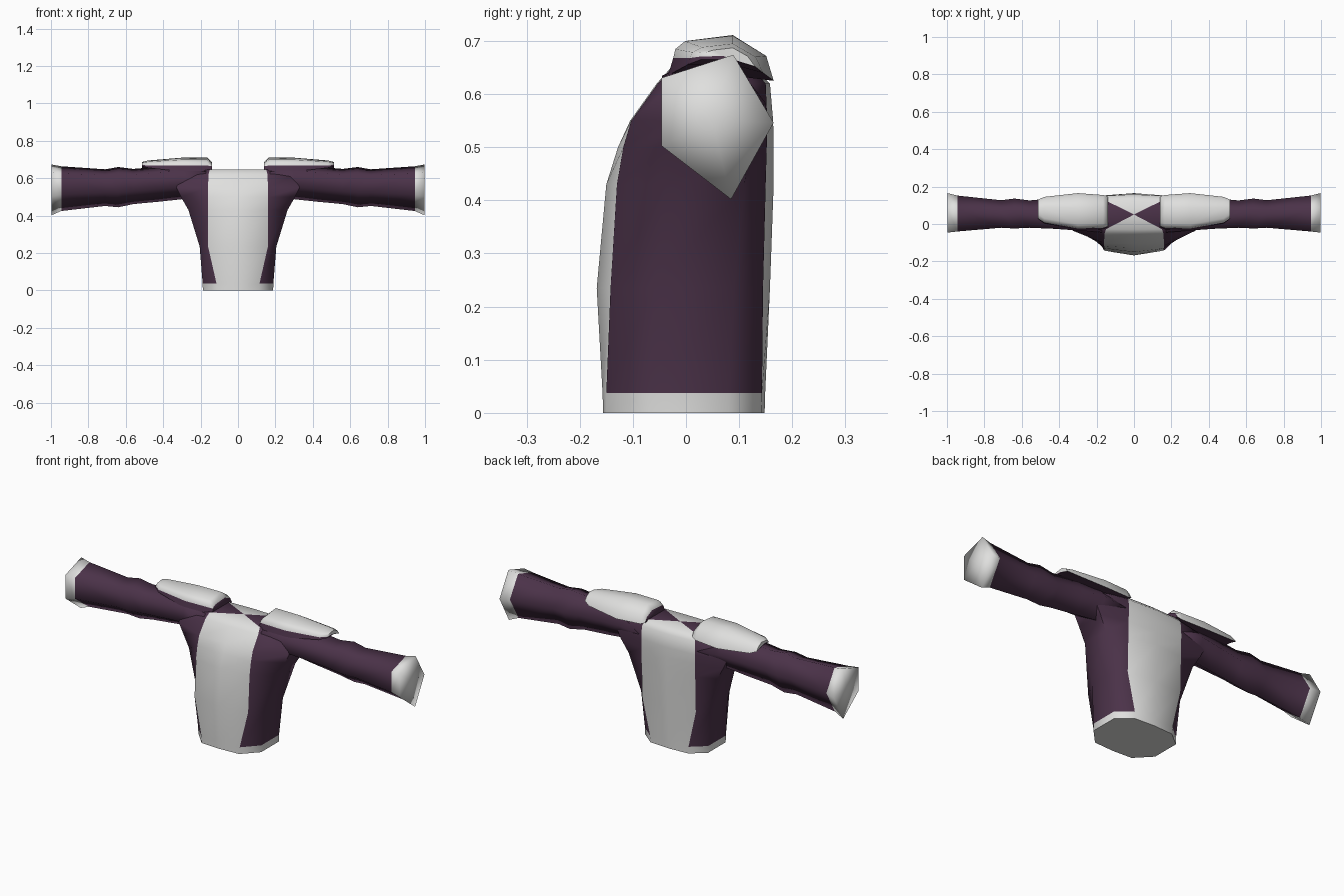
import bpy, bmesh

cube = bpy.data.objects.get("Cube")
if cube:
    bpy.data.objects.remove(cube, do_unlink=True)


def material(name, rgb):
    m = bpy.data.materials.new(name)
    m.use_nodes = True
    m.diffuse_color = (*rgb, 1)
    b = m.node_tree.nodes["Principled BSDF"]
    b.inputs["Base Color"].default_value = (*rgb, 1)
    b.inputs["Roughness"].default_value = 0.7
    return m


PURPLE = material("dark purple cloth", (0.070, 0.032, 0.066))
WHITE = material("off white cloth", (0.74, 0.74, 0.73))


def loft(name, rings, is_white, start_white, end_white):
    """Skin closed rings of equal size; both ends close as fans to a centre point."""
    bm = bmesh.new()
    loops = [[bm.verts.new(p) for p in ring] for ring in rings]
    n = len(loops[0])
    for r in range(len(loops) - 1):
        for c in range(n):
            d = (c + 1) % n
            f = bm.faces.new((loops[r][c], loops[r][d], loops[r + 1][d], loops[r + 1][c]))
            f.material_index = int(is_white(r, c))
    for ring, white in ((loops[0], start_white), (loops[-1], end_white)):
        mid = bm.verts.new([sum(v.co[i] for v in ring) / n for i in range(3)])
        for c in range(n):
            f = bm.faces.new((ring[c], ring[(c + 1) % n], mid))
            f.material_index = int(white(c))
    bmesh.ops.recalc_face_normals(bm, faces=bm.faces)
    for f in bm.faces:
        f.smooth = True
    me = bpy.data.meshes.new(name)
    bm.to_mesh(me)
    bm.free()
    me.materials.append(PURPLE)
    me.materials.append(WHITE)
    ob = bpy.data.objects.new(name, me)
    bpy.context.collection.objects.link(ob)
    return ob


# Torso: z, panel half width, body half width, front centre y, front panel-edge y,
# side front y, side back y, back panel-edge y, back centre y
torso_rows = [
    (0.00, 0.112, 0.188, -0.156, -0.150, -0.07, 0.08, 0.142, 0.148),
    (0.037, 0.115, 0.189, -0.157, -0.150, -0.07, 0.08, 0.143, 0.149),
    (0.235, 0.160, 0.205, -0.168, -0.142, -0.06, 0.09, 0.145, 0.158),
    (0.43, 0.160, 0.265, -0.150, -0.130, -0.04, 0.11, 0.150, 0.165),
    (0.50, 0.160, 0.305, -0.128, -0.118, -0.035, 0.12, 0.152, 0.165),
    (0.55, 0.160, 0.330, -0.105, -0.103, -0.035, 0.12, 0.153, 0.164),
    (0.62, 0.158, 0.300, -0.055, -0.053, -0.025, 0.12, 0.150, 0.158),
    (0.648, 0.150, 0.200, -0.030, -0.028, -0.005, 0.11, 0.125, 0.130),
]
rings = []
for z, p, w, fc, fp, sf, sb, bp, bc in torso_rows:
    half = [(p, fp), (w, sf), (w, sb), (p, bp)]
    outline = [(0, fc)] + half + [(0, bc)] + [(-x, y) for x, y in reversed(half)]
    rings.append([(x, y, z) for x, y in outline])
panel = (0, 4, 5, 9)
loft("torso", rings, lambda r, c: r == 0 or c in panel,
     lambda c: True, lambda c: c in panel)

# Sleeves: x, y range, z range of a five-sided section
pentagon = [(0, 0.84), (0.64, 1), (1, 0.53), (0.62, 0), (0, 0.37)]
sleeve_rows = [
    (0.17, -0.045, 0.150, 0.46, 0.668),
    (0.30, -0.035, 0.150, 0.488, 0.668),
    (0.42, -0.026, 0.138, 0.475, 0.662),
    (0.56, -0.020, 0.126, 0.462, 0.650),
    (0.64, -0.024, 0.136, 0.445, 0.660),
    (0.71, -0.020, 0.127, 0.452, 0.648),
    (0.945, -0.040, 0.152, 0.425, 0.664),
    (0.998, -0.046, 0.165, 0.402, 0.674),
]
# Shoulder pads: x, front y, back y, front lip z, ridge z, back lip z, dark hem drop
pad_rows = [
    (0.140, -0.012, 0.148, 0.664, 0.686, 0.640, 0.025),
    (0.165, -0.020, 0.155, 0.668, 0.711, 0.630, 0.033),
    (0.300, -0.024, 0.165, 0.668, 0.710, 0.625, 0.033),
    (0.480, 0.008, 0.145, 0.668, 0.695, 0.640, 0.012),
    (0.513, 0.030, 0.130, 0.671, 0.687, 0.652, 0.006),
]
for side, s in (("left", 1), ("right", -1)):
    rings = [[(s * x, y0 + u * (y1 - y0), z0 + v * (z1 - z0)) for u, v in pentagon]
             for x, y0, y1, z0, z1 in sleeve_rows]
    loft(side + "_sleeve", rings, lambda r, c: r == len(sleeve_rows) - 2,
         lambda c: False, lambda c: True)

    rings = []
    for x, y0, y1, zf, zr, zb, drop in pad_rows:
        rise = zr - zf
        section = [(y0 - drop * 0.3, zf - drop), (y0, zf), (y0 + 0.004, zf + rise * 0.4),
                   (y0 + 0.022, zf + rise * 0.75), (0.088, zr),
                   (y1 - 0.014, zb + (zr - zb) * 0.55), (y1, zb), (0.085, zf - drop)]
        rings.append([(s * x, y, z) for y, z in section])
    loft(side + "_shoulder_pad", rings, lambda r, c: 1 <= c <= 5,
         lambda c: False, lambda c: 1 <= c <= 5)

# Keep hard corners on the torso hem and pad edges
bpy.ops.object.select_all(action='DESELECT')
for ob in bpy.context.collection.objects:
    if ob.type == 'MESH' and (ob.name == "torso" or ob.name.endswith("pad")):
        ob.select_set(True)
        bpy.context.view_layer.objects.active = ob
bpy.ops.object.shade_smooth_by_angle(angle=1.05)
